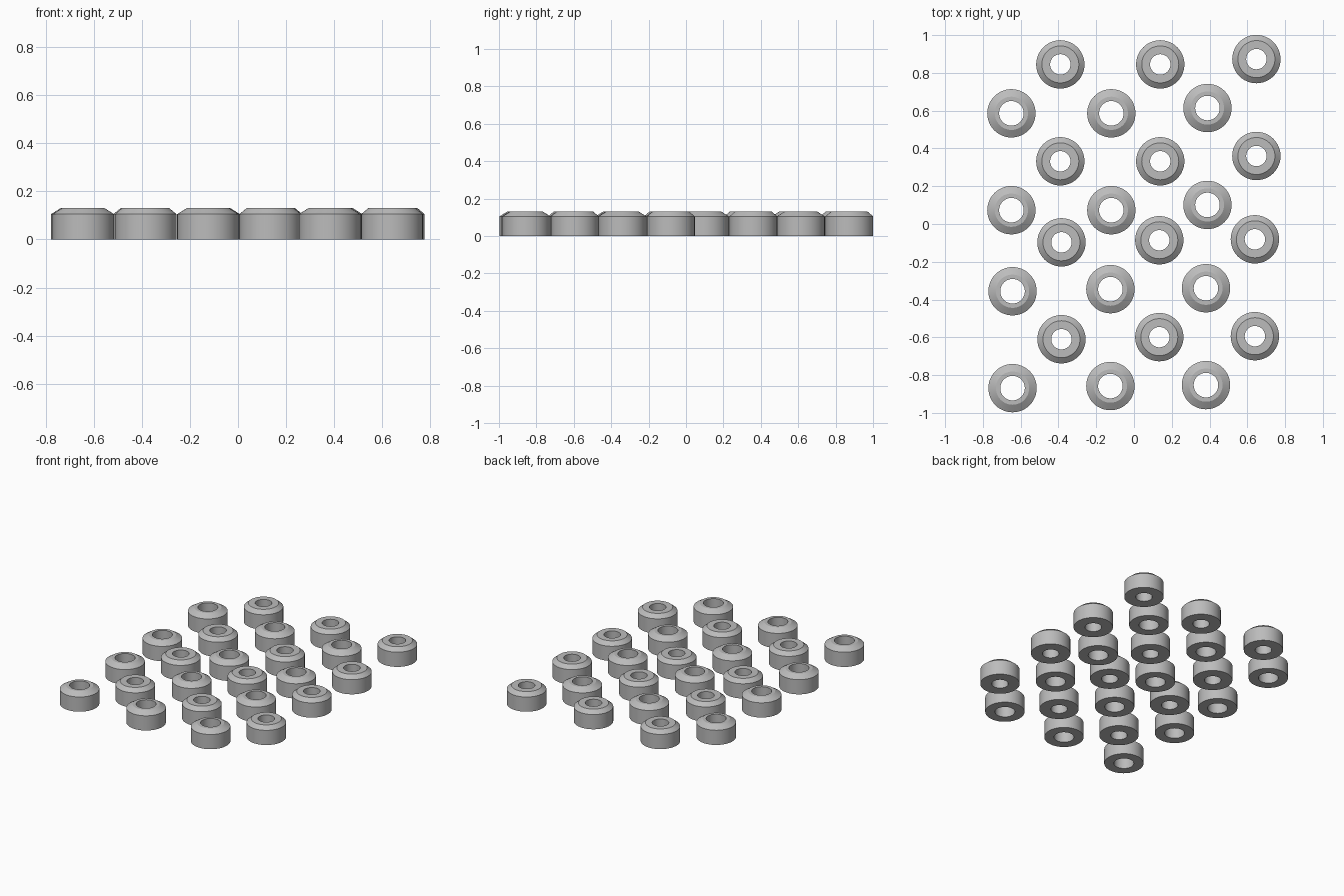
import bpy, bmesh, math

if "Cube" in bpy.data.objects:
    bpy.data.objects.remove(bpy.data.objects["Cube"])

SIDES = 48
R, H, SHOULDER = 0.128, 0.13, 0.105

grey = bpy.data.materials.new("plain_grey")
grey.diffuse_color = (0.5, 0.5, 0.5, 1)
grey.use_nodes = True
grey.node_tree.nodes["Principled BSDF"].inputs["Base Color"].default_value = grey.diffuse_color


def ring_mesh(name, hole, top):
    """Bevelled ring with a straight hole, spun from its cross-section."""
    profile = [(hole, 0), (R, 0), (R, SHOULDER), (top, H), (hole, H)]
    bm = bmesh.new()
    loops = []
    for i in range(SIDES):
        a = 2 * math.pi * i / SIDES
        loops.append([bm.verts.new((r * math.cos(a), r * math.sin(a), z)) for r, z in profile])
    n = len(profile)
    for i in range(SIDES):
        p, q = loops[i], loops[(i + 1) % SIDES]
        for k in range(n):
            m = (k + 1) % n
            bm.faces.new((p[k], q[k], q[m], p[m]))
    bmesh.ops.recalc_face_normals(bm, faces=bm.faces)
    # smooth around the ring, crisp at the profile corners
    for f in bm.faces:
        f.smooth = True
    for e in bm.edges:
        e.smooth = e.calc_face_angle(0) < math.radians(20)
    me = bpy.data.meshes.new(name)
    bm.to_mesh(me)
    bm.free()
    me.materials.append(grey)
    return me


narrow = ring_mesh("narrow_ring", 0.054, 0.098)
wide = ring_mesh("wide_ring", 0.065, 0.088)

# each cluster holds two narrow and two wide rings in a zigzag
clusters = [(-0.39, 0.845), (0.139, 0.845), (0.648, 0.873),
            (-0.384, -0.097), (0.134, -0.086), (0.64, -0.081)]
STEP, ROW = 0.259, 0.513
for cx, cy in clusters:
    for row in (0, 1):
        for mesh, d in ((narrow, 0), (wide, STEP)):
            ob = bpy.data.objects.new(mesh.name, mesh)
            ob.location = (cx - d, cy - d - row * ROW, 0)
            bpy.context.collection.objects.link(ob)
